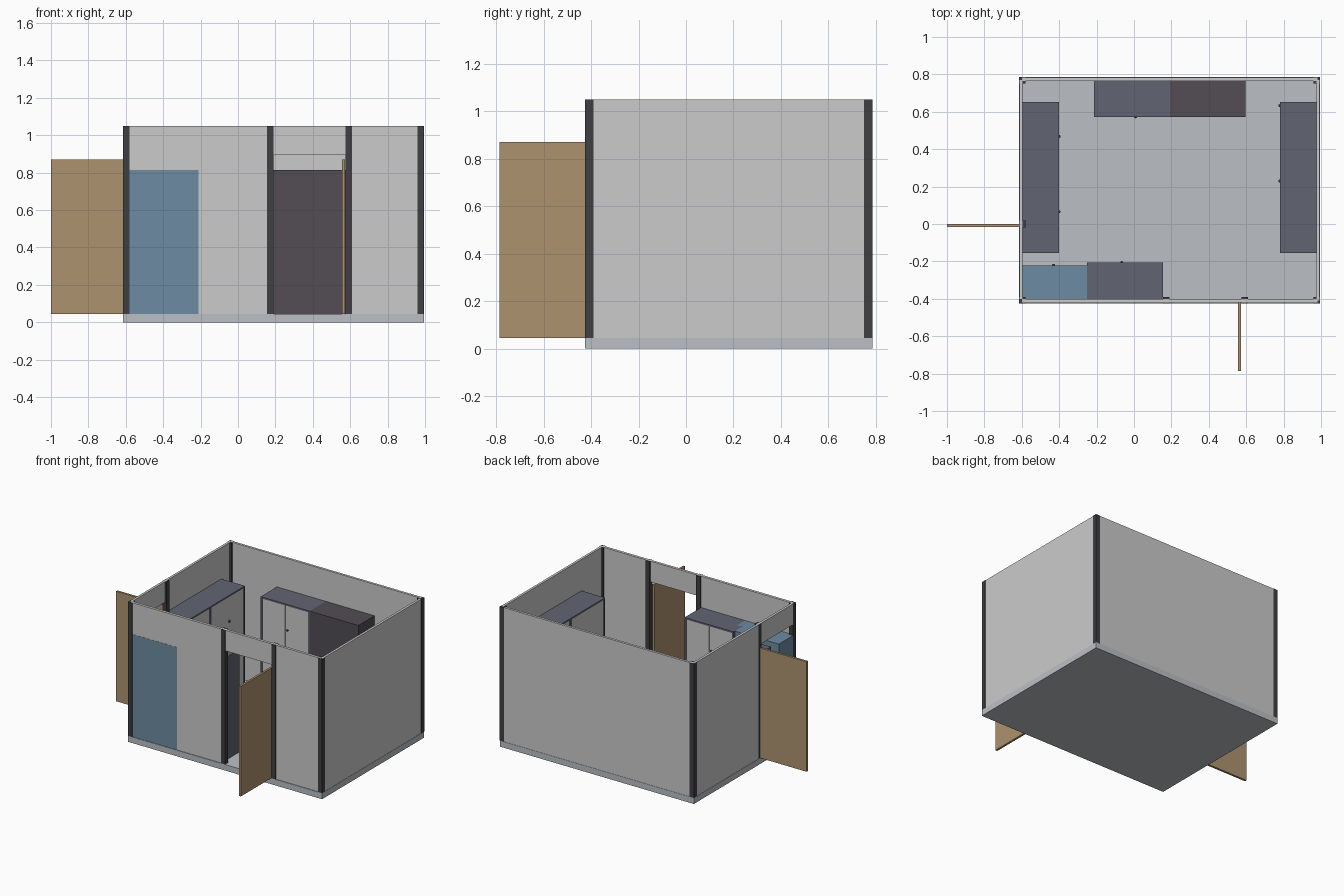
import bpy, math
from mathutils import Matrix, Vector

if "Cube" in bpy.data.objects:
    bpy.data.objects.remove(bpy.data.objects["Cube"])


def mat(name, rgb):
    m = bpy.data.materials.new(name)
    m.diffuse_color = (*rgb, 1)
    m.use_nodes = True
    m.node_tree.nodes["Principled BSDF"].inputs["Base Color"].default_value = m.diffuse_color
    return m


FLOOR = mat("floor_grey", (0.50, 0.53, 0.56))
DARK = mat("post_dark", (0.05, 0.05, 0.055))
WOOD = mat("wood", (0.42, 0.29, 0.16))
SLATE = mat("slate", (0.12, 0.13, 0.17))
PLUM = mat("plum", (0.085, 0.075, 0.09))
BLUE = mat("blue", (0.15, 0.26, 0.36))

BASE_Z, TOP_Z, CAB_TOP = 0.045, 1.05, 0.815


def box(name, x0, x1, y0, y1, z0, z1, material=None, frame=None):
    frame = frame or Matrix()
    bpy.ops.mesh.primitive_cube_add(size=1)
    ob = bpy.context.object
    ob.name = name
    local = Matrix.Translation(((x0 + x1) / 2, (y0 + y1) / 2, (z0 + z1) / 2))
    ob.data.transform(local @ Matrix.Diagonal((x1 - x0, y1 - y0, z1 - z0, 1)))
    ob.data.transform(frame)
    if material:
        ob.data.materials.append(material)
    return ob


def cabinet(name, x, y, angle, w=0.405, d=0.195, knob_u=None, material=SLATE, door_mat=None):
    """Two-door cabinet; (x, y) is its back left corner seen from its front."""
    f = Matrix.Translation((x, y, 0)) @ Matrix.Rotation(math.radians(angle), 4, 'Z')
    t = 0.012
    # carcass
    for side, u in (("left", 0), ("right", w - t)):
        box(f"{name}_{side}_side", u, u + t, -d, 0, BASE_Z, CAB_TOP, material, f)
    box(f"{name}_top", 0, w, -d, 0, CAB_TOP - t, CAB_TOP, material, f)
    box(f"{name}_bottom", t, w - t, -d, 0, BASE_Z, BASE_Z + t, material, f)
    box(f"{name}_back", t, w - t, -t, 0, BASE_Z + t, CAB_TOP - t, material, f)
    # doors, set slightly back from the carcass edge
    for i in range(2):
        u0 = t + i * (w / 2 - t) + 0.001
        box(f"{name}_door_{i}", u0, u0 + w / 2 - t - 0.002, -d + 0.003, -d + 0.015,
            BASE_Z + t, CAB_TOP - t, door_mat, f)
    # knob
    u = w / 2 + 0.018 if knob_u is None else knob_u
    bpy.ops.mesh.primitive_uv_sphere_add(segments=12, ring_count=8, radius=0.008)
    knob = bpy.context.object
    knob.name = f"{name}_knob"
    knob.data.transform(Matrix.Translation(f @ Vector((u, -d, 0.62))))
    knob.data.materials.append(DARK)
    bpy.ops.object.shade_smooth_by_angle()


# floor slab
box("floor", -0.615, 0.995, -0.425, 0.785, 0, BASE_Z, FLOOR)

# walls
box("front_wall_left", -0.60, 0.17, -0.42, -0.40, BASE_Z, TOP_Z)
box("front_wall_right", 0.59, 0.98, -0.42, -0.40, BASE_Z, TOP_Z)
box("front_lintel", 0.17, 0.59, -0.42, -0.40, 0.895, TOP_Z)
box("left_wall", -0.613, -0.595, 0.0, 0.77, BASE_Z, TOP_Z)
box("left_lintel", -0.613, -0.595, -0.40, 0.0, 0.895, TOP_Z)
box("right_wall", 0.975, 0.993, -0.41, 0.77, BASE_Z, TOP_Z)
box("back_wall", -0.60, 0.98, 0.765, 0.783, BASE_Z, TOP_Z)

# posts
P = 0.0175
for i, (x, y) in enumerate([(-0.598, -0.4075), (0.172, -0.4075), (0.592, -0.4075),
                            (0.978, -0.4075), (0.978, 0.768), (-0.598, 0.768), (-0.598, 0.0)]):
    box(f"post_{i}", x - P, x + P, y - P, y + P, BASE_Z, TOP_Z, DARK)

# open doors
box("front_door", 0.557, 0.573, -0.785, -0.42, BASE_Z, 0.87, WOOD)
box("left_door", -1.0, -0.613, -0.016, 0.0, BASE_Z, 0.87, WOOD)

# cabinets along each wall
cabinet("back_cabinet", -0.213, 0.768, 0)
box("back_dark_cabinet", 0.192, 0.597, 0.573, 0.768, BASE_Z, CAB_TOP, PLUM)
for i, y in enumerate((-0.155, 0.248)):
    cabinet(f"left_cabinet_{i}", -0.595, y, 90)
    cabinet(f"right_cabinet_{i}", 0.975, y + 0.405, -90, knob_u=0.02)
cabinet("front_cabinet", 0.155, -0.40, 180)
cabinet("blue_cabinet", -0.21, -0.421, 180, d=0.2, material=BLUE, door_mat=BLUE)
